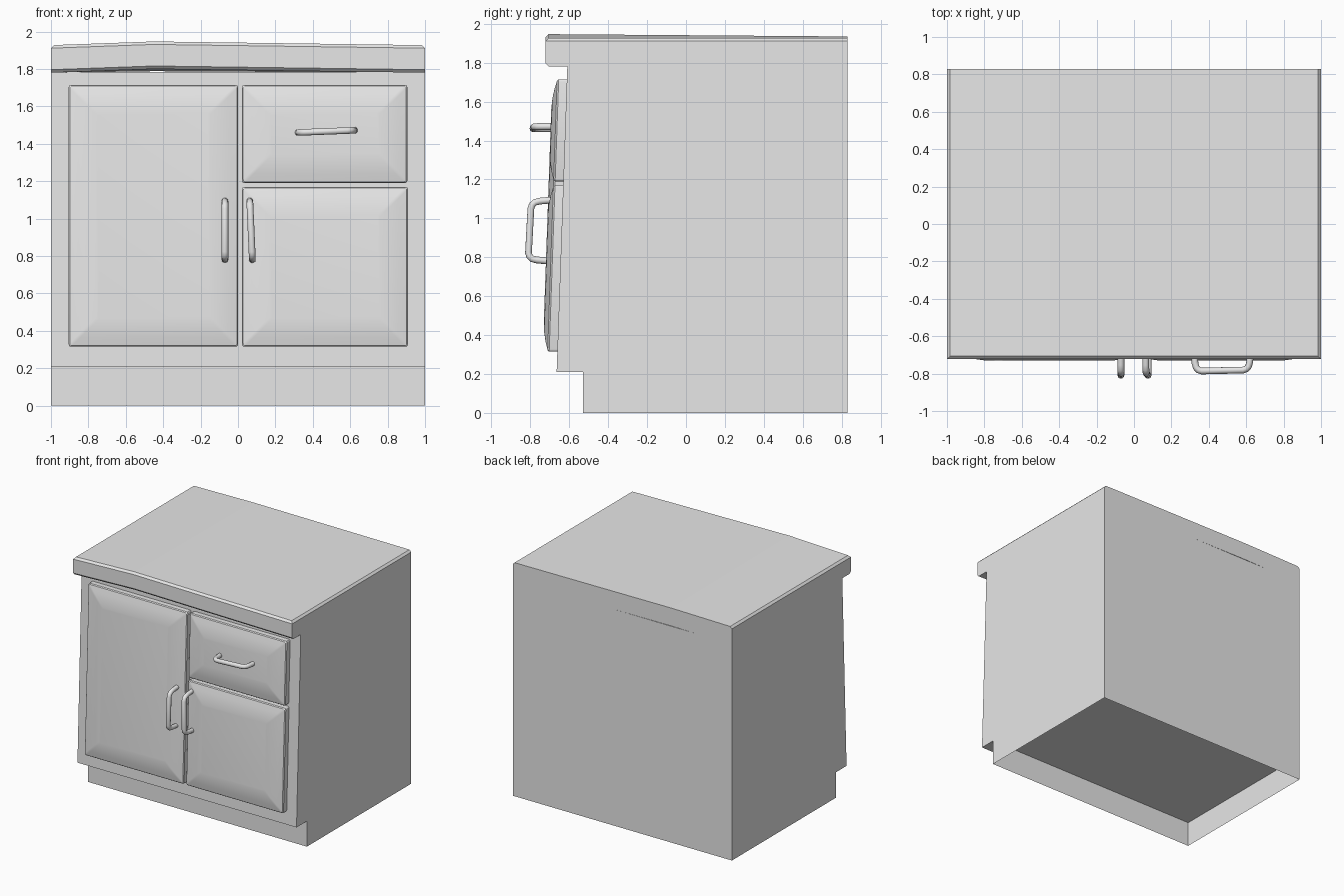
import bpy, bmesh, math
from mathutils import Vector

if "Cube" in bpy.data.objects:
    bpy.data.objects.remove(bpy.data.objects["Cube"], do_unlink=True)

# One plain grey for the whole cabinet
GREY = (0.8, 0.8, 0.8, 1)
grey = bpy.data.materials.new("plain grey")
grey.use_nodes = True
grey.diffuse_color = GREY
grey.node_tree.nodes["Principled BSDF"].inputs["Base Color"].default_value = GREY

BACK = 0.83


def front_y(z):
    """The leaning front plane of the carcass."""
    return -0.665 + 0.035 * (z - 0.21)


def smooth(obj, degrees):
    bpy.ops.object.select_all(action='DESELECT')
    obj.select_set(True)
    bpy.context.view_layer.objects.active = obj
    bpy.ops.object.shade_smooth_by_angle(angle=math.radians(degrees))


def finish(bm, name):
    bmesh.ops.recalc_face_normals(bm, faces=bm.faces)
    mesh = bpy.data.meshes.new(name)
    bm.to_mesh(mesh)
    bm.free()
    mesh.materials.append(grey)
    obj = bpy.data.objects.new(name, mesh)
    bpy.context.collection.objects.link(obj)
    return obj


def extrude_profile(bm, profile):
    """Sweep a closed (y, z) profile across the full width."""
    face = bm.faces.new([bm.verts.new((-1, y, z)) for y, z in profile])
    swept = bmesh.ops.extrude_face_region(bm, geom=[face], use_keep_orig=True)
    for v in swept["geom"]:
        if isinstance(v, bmesh.types.BMVert):
            v.co.x = 1


# Carcass with a leaning front
bm = bmesh.new()
extrude_profile(bm, [(front_y(0.21), 0.21), (BACK, 0.21),
                     (BACK, 1.785), (front_y(1.785), 1.785)])
finish(bm, "carcass")

# Recessed plinth, open underneath
bm = bmesh.new()
extrude_profile(bm, [(-0.53, 0), (BACK, 0), (BACK, 0.21), (-0.53, 0.21)])
bmesh.ops.recalc_face_normals(bm, faces=bm.faces)
bmesh.ops.delete(bm, geom=[f for f in bm.faces if abs(f.normal.z) > 0.9],
                 context='FACES')
finish(bm, "plinth")

# Worktop: chamfered, then slightly bowed upward along a crease
FRONT, LOW, HIGH, CREST = -0.722, 1.78, 1.927, -0.45
bm = bmesh.new()
extrude_profile(bm, [(FRONT, LOW), (BACK, LOW), (BACK, HIGH), (FRONT, HIGH)])
edges = []
for e in bm.edges:
    mid = (e.verts[0].co + e.verts[1].co) / 2
    top_rim = mid.z > HIGH - 0.01 and mid.y < BACK - 0.01
    front_lip = mid.z < LOW + 0.01 and mid.y < FRONT + 0.01
    if top_rim or front_lip:
        edges.append(e)
bmesh.ops.bevel(bm, geom=edges, offset=0.016, segments=1, affect='EDGES')
bmesh.ops.bisect_plane(bm, geom=bm.verts[:] + bm.edges[:] + bm.faces[:],
                       plane_co=(CREST, 0, 0), plane_no=(1, 0, 0))
for v in bm.verts:
    reach = 1 + CREST if v.co.x < CREST else 1 - CREST
    bow = 1 - abs(v.co.x - CREST) / reach
    depth = (v.co.y - FRONT) / (BACK - FRONT)
    v.co.z += 0.02 * bow * (1 - 0.6 * depth)
finish(bm, "worktop")


# Cushioned door and drawer fronts, lying on the leaning front plane
def rounded_loop(bm, x0, x1, z0, z1, inset, depth, radius=0.012):
    corners = [(x1, z1, 0), (x0, z1, 1), (x0, z0, 2), (x1, z0, 3)]
    cx, cz = (x0 + x1) / 2, (z0 + z1) / 2
    verts = []
    for x, z, quarter in corners:
        px = x - math.copysign(inset + radius, x - cx)
        pz = z - math.copysign(inset + radius, z - cz)
        for step in range(4):
            a = (quarter + step / 3) * math.pi / 2
            xx, zz = px + radius * math.cos(a), pz + radius * math.sin(a)
            verts.append(bm.verts.new((xx, front_y(zz) - depth, zz)))
    return verts


def panel(name, x0, x1, z0, z1):
    bm = bmesh.new()
    section = [(0, -0.005), (0, 0.042), (0.006, 0.05),
               (0.05, 0.062), (0.10, 0.071), (0.15, 0.075)]
    loops = [rounded_loop(bm, x0, x1, z0, z1, i, d) for i, d in section]
    for a, b in zip(loops, loops[1:]):
        for k in range(len(a)):
            n = (k + 1) % len(a)
            bm.faces.new((a[k], a[n], b[n], b[k]))
    bm.faces.new(loops[-1])
    bm.faces.new(loops[0][::-1])
    smooth(finish(bm, name), 30)


panel("tall_door", -0.905, 0.0, 0.315, 1.715)
panel("drawer_front", 0.022, 0.905, 1.19, 1.715)
panel("short_door", 0.022, 0.908, 0.315, 1.17)


# Bent tube handles
def handle(name, start, end, reach=0.115):
    shape = [(0, 0), (0.02, 0.62), (0.04, 0.83), (0.08, 0.95), (0.14, 1)]
    shape += [(1 - t, d) for t, d in reversed(shape)]
    curve = bpy.data.curves.new(name, 'CURVE')
    curve.dimensions = '3D'
    curve.bevel_depth = 0.018
    curve.bevel_resolution = 3
    curve.use_fill_caps = True
    spline = curve.splines.new('POLY')
    spline.points.add(len(shape) - 1)
    start, end = Vector(start), Vector(end)
    for point, (t, d) in zip(spline.points, shape):
        pos = start.lerp(end, t) - Vector((0, reach * d, 0))
        point.co = (*pos, 1)
    curve.materials.append(grey)
    obj = bpy.data.objects.new(name, curve)
    bpy.context.collection.objects.link(obj)
    bpy.ops.object.select_all(action='DESELECT')
    obj.select_set(True)
    bpy.context.view_layer.objects.active = obj
    bpy.ops.object.convert(target='MESH')
    smooth(bpy.context.view_layer.objects.active, 50)


handle("tall_door_handle", (-0.07, -0.68, 1.095), (-0.07, -0.697, 0.78))
handle("short_door_handle", (0.063, -0.68, 1.095), (0.077, -0.697, 0.78))
handle("drawer_handle", (0.32, -0.672, 1.46), (0.625, -0.665, 1.472))
